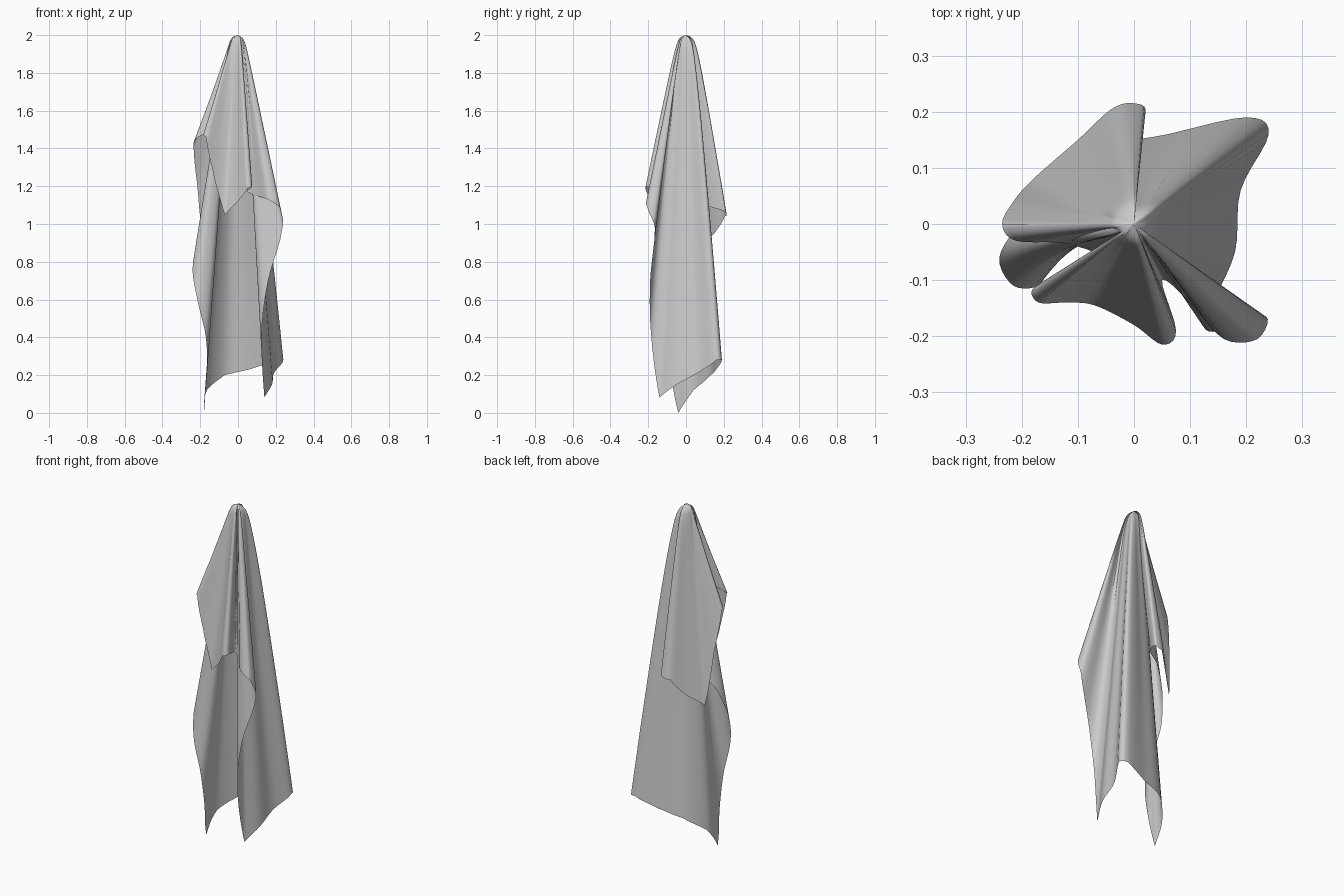
import bpy, math
from mathutils import Vector

if "Cube" in bpy.data.objects:
    bpy.data.objects.remove(bpy.data.objects["Cube"])

# Free hem of the hanging cloth, followed once around through all its folds
HEM = [
    # bottom edge: left corner, back panel, right ridge, right corner
    (-.18, -.04, 0), (-.165, .04, .12), (-.07, .13, .2), (.06, .16, .23),
    (.2, .19, .28), (.24, .16, .28), (.19, .06, .21), (.18, -.05, .15), (.14, -.14, .08),
    # right long edge: rises, front right ridge, valley, front ridge
    (.125, -.185, .42), (.16, -.19, .7), (.235, -.165, .98), (.22, -.205, 1.09),
    (.16, -.205, 1.13), (.1, -.14, 1.15), (.05, -.1, 1.17), (.075, -.19, 1.2),
    (.05, -.215, 1.19), (0, -.18, 1.12),
    # short edge: front flap corner, ridge, valley, left ridge, back flap corner
    (-.07, -.145, 1.05), (-.12, -.14, 1.22), (-.17, -.14, 1.46), (-.18, -.115, 1.48),
    (-.13, -.09, 1.51), (-.05, -.065, 1.55), (-.12, -.035, 1.5), (-.21, -.03, 1.46),
    (-.235, 0, 1.43), (-.215, .04, 1.2), (-.18, .08, .88),
    # left long edge: back ridge, tuck under the flap, left bulge, down to start
    (-.1, .15, .95), (-.04, .205, 1.04), (0, .215, 1.05), (.02, .195, 1.07),
    (-.03, .1, 1.1), (-.11, .06, 1.07), (-.2, .0, .95),
    (-.24, -.06, .77), (-.215, -.11, .6), (-.17, -.11, .4), (-.165, -.08, .2),
]
# Sideways bow of some folds: hem position, reach along hem, x and y shift
BOWS = [(39, 3, 0, .025)]
SUB, ROWS, TOP = 5, 40, 2.0


def smooth_hem():
    """Round the folds in plan, keep the hem corners crisp in height."""
    pts = [Vector(p) for p in HEM]
    n, out = len(pts), []
    for i in range(n):
        a, b, c, d = (pts[(i + k) % n] for k in (-1, 0, 1, 2))
        for k in range(SUB):
            t = k / SUB
            p = 0.5 * (2 * b + (c - a) * t + (2 * a - 5 * b + 4 * c - d) * t ** 2
                       + (3 * b - a - 3 * c + d) * t ** 3)
            p.z = b.z + (c.z - b.z) * t
            out.append(p)
    return out


def bow(pos):
    """Mid-length sideways shift of the cloth line at a hem position."""
    shift, n = Vector((0, 0, 0)), len(HEM)
    for centre, reach, dx, dy in BOWS:
        dist = abs((pos - centre + n / 2) % n - n / 2)
        if dist < reach:
            shift += Vector((dx, dy, 0)) * (0.5 + 0.5 * math.cos(math.pi * dist / reach))
    return shift


def hang(end, pos, s):
    """Point on the cloth line from the hanging point to the hem."""
    t = s ** 1.8
    flat = Vector((end.x, end.y, 0))
    r = flat.length
    # short front/left lines hang straighter than the long back and right ones
    short = max(0, min(1, (end.z - 0.6) / 0.5)) * abs(end.x) / r
    power = max(0.72 + 0.18 * short, 1.15 - 2 * r)
    radius = r * t ** power + 0.03 * (1 - math.exp(-t / 0.012)) * (1 - t) ** 3
    p = flat.normalized() * radius + bow(pos) * 4 * t * (1 - t)
    p.z = TOP - (TOP - end.z) * t
    return p


# Cloth sheet gathered at the top
hem = smooth_hem()
n = len(hem)
verts = [Vector((0, 0, TOP))]
for row in range(1, ROWS + 1):
    verts += [hang(e, i / SUB, row / ROWS) for i, e in enumerate(hem)]
faces = [(0, 1 + i, 1 + (i + 1) % n) for i in range(n)]
for row in range(ROWS - 1):
    a, b = 1 + row * n, 1 + (row + 1) * n
    faces += [(a + i, b + i, b + (i + 1) % n, a + (i + 1) % n) for i in range(n)]

mesh = bpy.data.meshes.new("draped_cloth")
mesh.from_pydata(verts, [], faces)
mesh.shade_smooth()
cloth = bpy.data.objects.new("draped_cloth", mesh)
bpy.context.collection.objects.link(cloth)
